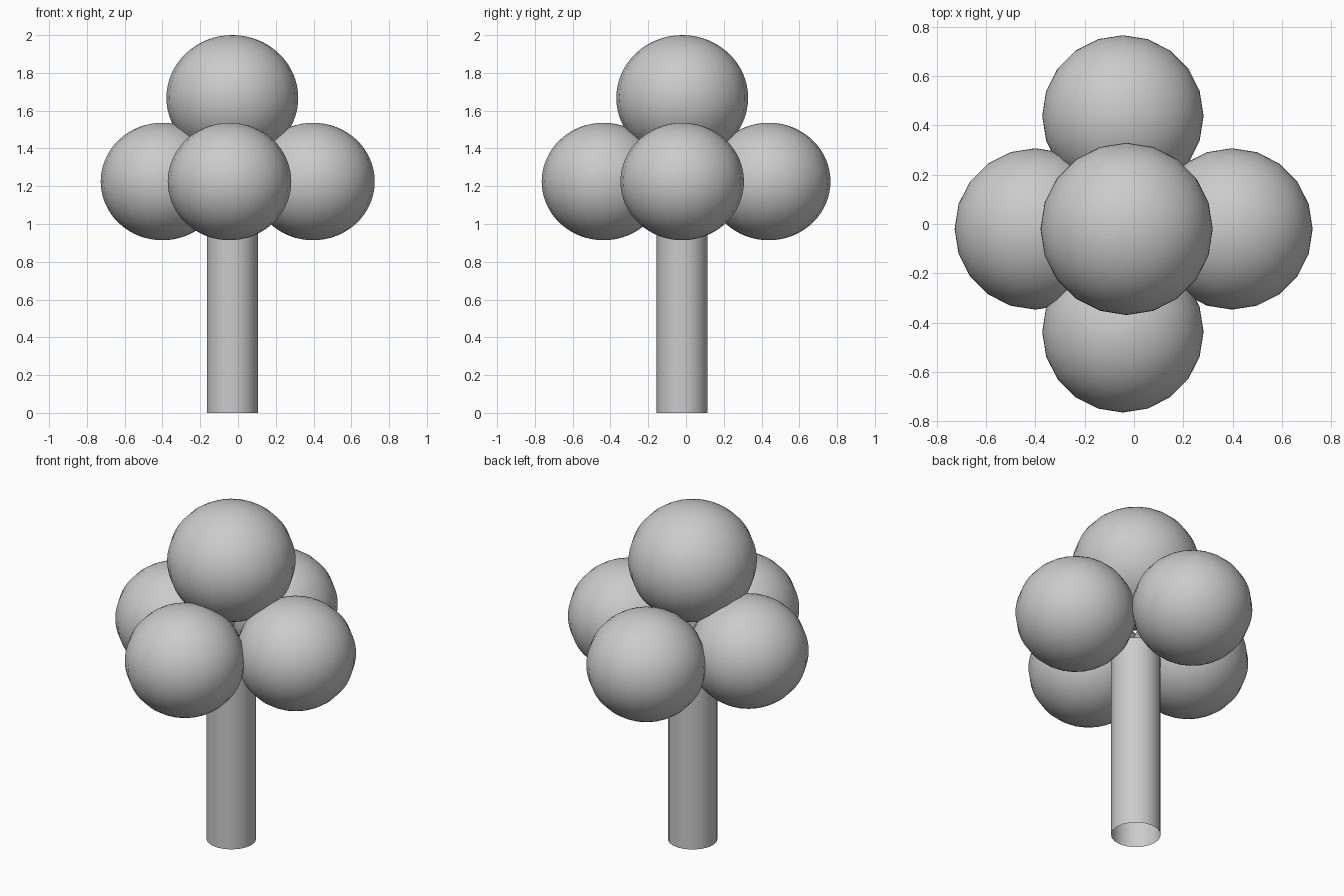
import bpy
import bmesh
import math

if "Cube" in bpy.data.objects:
    bpy.data.objects.remove(bpy.data.objects["Cube"])

SIDES = 20
AXIS_X, AXIS_Y = -0.03, -0.02


def finish(name, bm, location):
    mesh = bpy.data.meshes.new(name)
    bm.to_mesh(mesh)
    bm.free()
    obj = bpy.data.objects.new(name, mesh)
    obj.location = location
    bpy.context.collection.objects.link(obj)
    for face in mesh.polygons:
        face.use_smooth = True
    return obj


def foliage_ball(name, location, radius, height_radius):
    bm = bmesh.new()
    bmesh.ops.create_uvsphere(bm, u_segments=SIDES, v_segments=32, radius=1)
    bmesh.ops.scale(bm, vec=(radius, radius, height_radius), verts=bm.verts)
    return finish(name, bm, location)


# Trunk: open tube from the ground up into the foliage
trunk_height = 1.16
bm = bmesh.new()
bmesh.ops.create_cone(bm, cap_ends=False, segments=SIDES, radius1=0.135,
                      radius2=0.135, depth=trunk_height)
finish("trunk", bm, (AXIS_X, AXIS_Y, trunk_height / 2))

# Crown: large ball on top
foliage_ball("foliage_top", (AXIS_X, AXIS_Y, 1.668), 0.349, 0.332)

# Ring of four slightly flattened balls around the trunk
ring = {
    "left": (-0.40, -0.02),
    "right": (0.397, -0.02),
    "front": (-0.045, -0.437),
    "back": (-0.045, 0.438),
}
for side, (x, y) in ring.items():
    foliage_ball("foliage_" + side, (x, y, 1.225), 0.327, 0.311)
